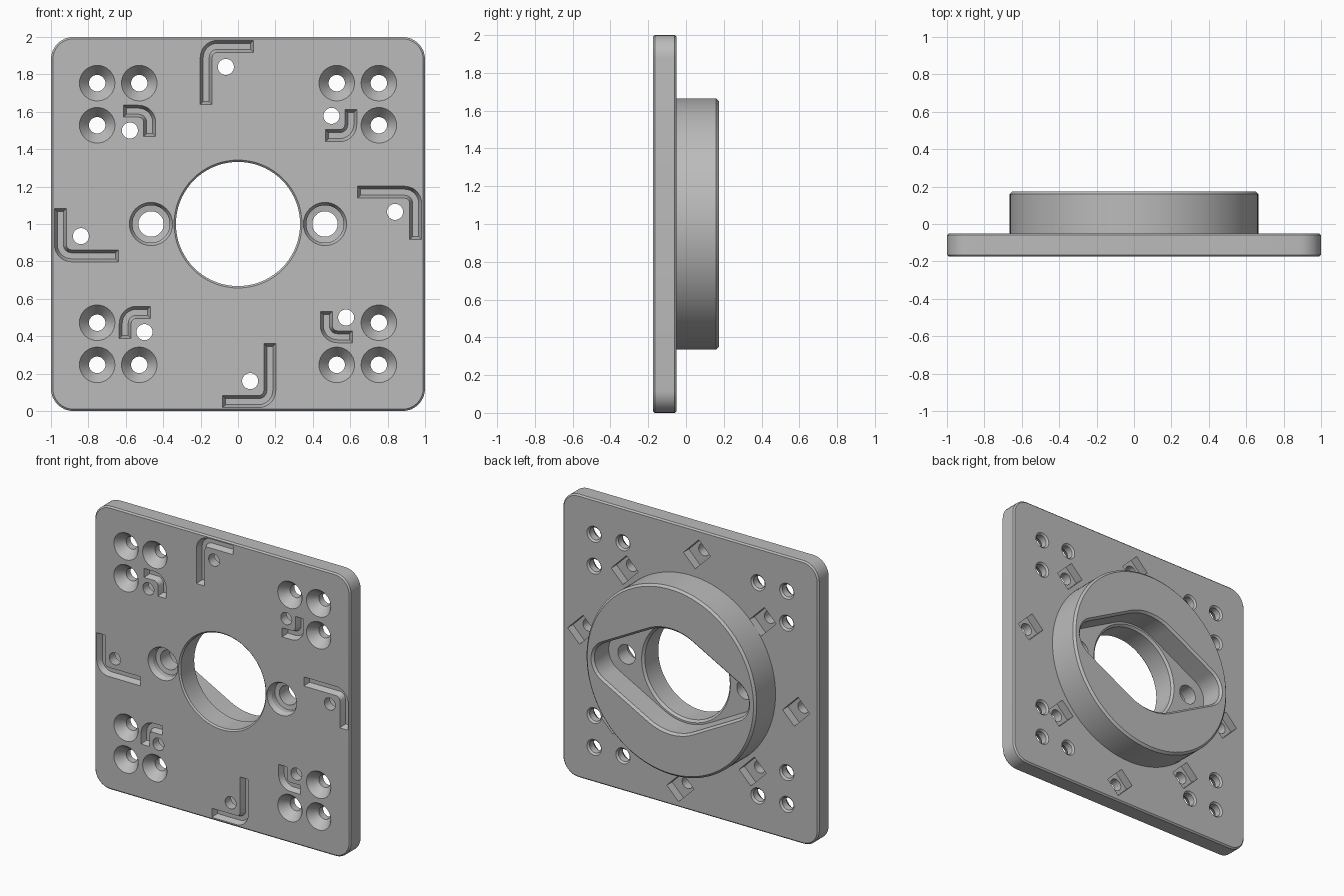
import bpy, bmesh, math
from math import sin, cos, pi

if "Cube" in bpy.data.objects:
    bpy.data.objects.remove(bpy.data.objects["Cube"])

FRONT, MID, BACK = -0.175, -0.05, 0.175   # plate front, plate back, ring back
FLOOR = 0.0                               # floor of the ring recess
CZ = 1.0                                  # height of the centre
SEG = 40

grey = bpy.data.materials.new("plain_grey")
grey.use_nodes = True
grey.diffuse_color = (0.5, 0.5, 0.5, 1)
grey.node_tree.nodes["Principled BSDF"].inputs["Base Color"].default_value = (0.5, 0.5, 0.5, 1)


def loft(name, sections):
    """Closed solid through (outline, y) sections; outlines are (x, z) about the centre."""
    bm = bmesh.new()
    rings = [[bm.verts.new((x, y, z + CZ)) for x, z in pts] for pts, y in sections]
    n = len(rings[0])
    for a, b in zip(rings, rings[1:]):
        for i in range(n):
            j = (i + 1) % n
            bm.faces.new((a[i], a[j], b[j], b[i]))
    bm.faces.new(rings[0])
    bm.faces.new(rings[-1])
    bmesh.ops.recalc_face_normals(bm, faces=bm.faces)
    me = bpy.data.meshes.new(name)
    bm.to_mesh(me)
    bm.free()
    me.materials.append(grey)
    ob = bpy.data.objects.new(name, me)
    bpy.context.scene.collection.objects.link(ob)
    return ob


def arc(cx, cz, r, a0, a1, n):
    return [(cx + r * cos(a0 + (a1 - a0) * i / n), cz + r * sin(a0 + (a1 - a0) * i / n))
            for i in range(n + 1)]


def circle(cx, cz, r, n=SEG):
    return arc(cx, cz, r, 0, 2 * pi, n)[:-1]


def turned(name, x, z, profile, n=SEG):
    return loft(name, [(circle(x, z, r, n), y) for r, y in profile])


def rounded_square(inset):
    c, r = 0.88, 0.12 - inset
    pts = []
    for k, (sx, sz) in enumerate(((1, 1), (-1, 1), (-1, -1), (1, -1))):
        pts += arc(sx * c, sz * c, r, k * pi / 2, (k + 1) * pi / 2, 8)
    return pts


def recess_outline(grow):
    """Large middle circle wrapped together with two small end circles."""
    big, small, d = 0.36, 0.14, 0.465
    a = math.acos((big - small) / d)
    big, small = big + grow, small + grow
    return (arc(d, 0, small, -a, a, 14) + arc(0, 0, big, a, pi - a, 12)
            + arc(-d, 0, small, pi - a, pi + a, 14) + arc(0, 0, big, pi + a, 2 * pi - a, 12))


def spin(p, k):
    """Quarter turns clockwise about the centre."""
    for _ in range(k):
        p = (p[1], -p[0])
    return p


def groove_outline(start, corner, end, radius, half):
    """Outline of an L-shaped groove with a rounded bend."""
    def unit(p, q):
        length = math.dist(p, q)
        return ((q[0] - p[0]) / length, (q[1] - p[1]) / length)
    u, v = unit(corner, start), unit(corner, end)
    c = [corner[i] + radius * (u[i] + v[i]) for i in range(2)]
    left, right = [], []
    path = [(start, (-v[0], -v[1]), (u[0] * half, u[1] * half))]
    for i in range(9):
        t = i / 8 * pi / 2
        nrm = [-v[j] * cos(t) - u[j] * sin(t) for j in range(2)]
        path.append(([c[j] + radius * nrm[j] for j in range(2)], nrm, (0, 0)))
    path.append((end, (-u[0], -u[1]), (v[0] * half, v[1] * half)))
    for p, nrm, ext in path:
        left.append(tuple(p[j] + ext[j] + half * nrm[j] for j in range(2)))
        right.append(tuple(p[j] + ext[j] - half * nrm[j] for j in range(2)))
    return left + right[::-1]


def cut(body, cutters):
    """Subtract the cutters, bake the result and discard them."""
    group = bpy.data.collections.new("cutters")
    bpy.context.scene.collection.children.link(group)
    for c in cutters:
        c.hide_render = True
        group.objects.link(c)
    mod = body.modifiers.new("cut", 'BOOLEAN')
    mod.operation, mod.solver = 'DIFFERENCE', 'EXACT'
    mod.operand_type, mod.collection = 'COLLECTION', group
    bpy.context.view_layer.update()
    dg = bpy.context.evaluated_depsgraph_get()
    baked = bpy.data.meshes.new_from_object(body.evaluated_get(dg))
    body.modifiers.clear()
    body.data = baked
    for c in cutters:
        bpy.data.objects.remove(c)
    bpy.data.collections.remove(group)


# Square mounting plate with softened edges
plate = loft("mounting_plate", [(rounded_square(0.01), FRONT), (rounded_square(0), FRONT + 0.01),
                                (rounded_square(0), MID - 0.01), (rounded_square(0.01), MID)])
cuts = []

# Central bore
cuts.append(turned("bore", 0, 0, [(0.352, FRONT - 0.01), (0.332, FRONT + 0.01), (0.332, 0.3)], 72))

# Counterbored screw holes either side of the bore
for s in (-1, 1):
    cuts.append(turned("side_hole", s * 0.465, 0, [(0.121, FRONT - 0.01), (0.1, FRONT + 0.03),
                       (0.1, FRONT + 0.065), (0.068, FRONT + 0.07), (0.068, 0.3)]))

# Countersunk holes, three in each corner
for sx in (-1, 1):
    for sz in (-1, 1):
        for x, z in ((0.753, 0.753), (0.528, 0.753), (0.753, 0.528)):
            cuts.append(turned("corner_hole", sx * x, sz * z,
                               [(0.103, FRONT - 0.01), (0.044, FRONT + 0.065),
                                (0.044, MID - 0.012), (0.066, MID + 0.01)], 32))

# L-shaped grooves, pin holes and slanted nut pockets, repeated by quarter turns
kinds = (((-0.17, 0.67), (-0.17, 0.95), (0.05, 0.95), 0.06, (-0.065, 0.84)),
         ((-0.58, 0.603), (-0.472, 0.603), (-0.472, 0.5), 0.06, (-0.578, 0.5)))
for k in range(4):
    for a, b, c, bend, hole in kinds:
        a, b, c, hole = (spin(p, k) for p in (a, b, c, hole))
        cuts.append(loft("groove", [(groove_outline(a, b, c, bend, h), y) for h, y in
                                    ((0.036, FRONT - 0.01), (0.016, FRONT + 0.04))]))
        cuts.append(turned("pin_hole", *hole, [(0.043, FRONT - 0.02), (0.043, MID + 0.02)], 32))
        q = math.sqrt(0.5)
        corners = [(hole[0] + q * (l + w), hole[1] + q * (w - l))
                   for l, w in ((-0.065, -0.065), (0.105, -0.065), (0.105, 0.065), (-0.065, 0.065))]
        cuts.append(loft("nut_pocket", [(corners, MID - 0.06), (corners, MID + 0.02)]))
cut(plate, cuts)

# Round boss on the back with its lozenge recess
boss = turned("round_boss", 0, 0, [(0.665, MID), (0.665, BACK - 0.015), (0.65, BACK)], 96)
cuts = [loft("recess", [(recess_outline(0), FLOOR), (recess_outline(0), BACK - 0.015),
                        (recess_outline(0.025), BACK + 0.01)]),
        turned("boss_bore", 0, 0, [(0.332, MID - 0.1), (0.332, FLOOR - 0.015), (0.357, FLOOR + 0.01)], 72)]
for s in (-1, 1):
    cuts.append(turned("boss_hole", s * 0.465, 0, [(0.068, MID - 0.1), (0.068, FLOOR + 0.02)]))
cut(boss, cuts)

# Smooth curved walls, keep crisp edges
bpy.ops.object.select_all(action='DESELECT')
for ob in (plate, boss):
    ob.select_set(True)
    bpy.context.view_layer.objects.active = ob
bpy.ops.object.shade_smooth_by_angle(angle=math.radians(25))
